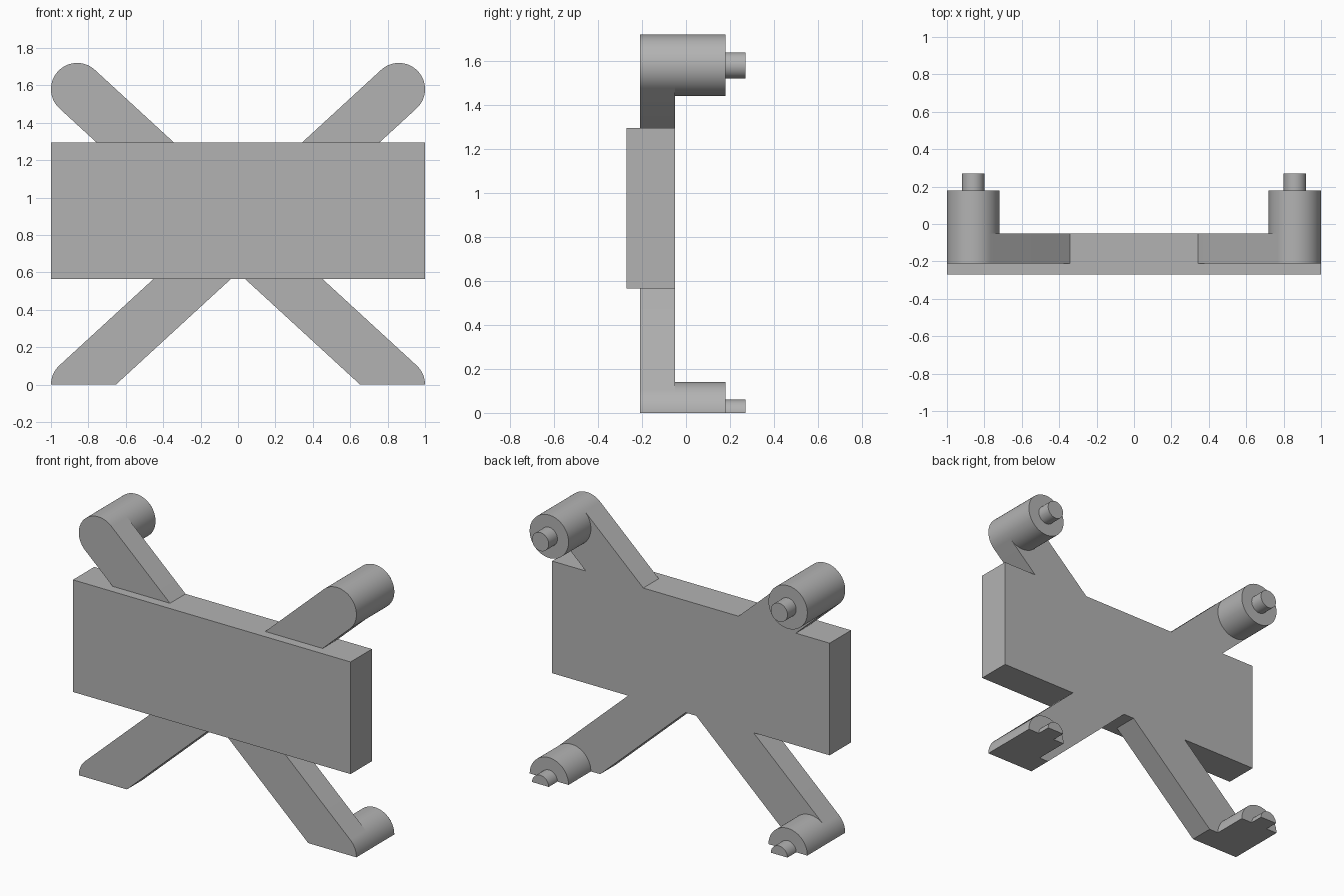
import bpy, bmesh
from math import atan2, cos, sin, pi
from mathutils import Vector

cube = bpy.data.objects.get("Cube")
if cube:
    bpy.data.objects.remove(cube, do_unlink=True)

# Single plain grey
grey = bpy.data.materials.new("plain grey")
grey.use_nodes = True
colour = (0.45, 0.45, 0.45, 1)
grey.diffuse_color = colour
grey.node_tree.nodes["Principled BSDF"].inputs["Base Color"].default_value = colour

# Main dimensions
REACH, TOP = 0.86, 1.58            # boss centres in x, height of the upper pair
ARM_R, PIN_R = 0.14, 0.06
PLATE_LOW, PLATE_HIGH = 0.565, 1.295
PLATE_FRONT, ARM_FRONT, BACK = -0.27, -0.21, -0.05
BOSS_END, PIN_END = 0.18, 0.27
SEGMENTS = 64


def arc(x, z, radius, start, sweep, steps):
    return [(x + radius * cos(start + sweep * i / steps),
             z + radius * sin(start + sweep * i / steps)) for i in range(steps + 1)]


def prism(name, outline, y0, y1, low, high, mirrored=True):
    """Extrude an x-z outline along y, trim it between two heights, mirror it."""
    bm = bmesh.new()
    face = bm.faces.new([bm.verts.new((x, y0, z)) for x, z in outline])
    solid = bmesh.ops.extrude_face_region(bm, geom=[face])["geom"]
    bmesh.ops.translate(bm, vec=(0, y1 - y0, 0),
                        verts=[v for v in solid if isinstance(v, bmesh.types.BMVert)])
    for height, normal in ((low, -1), (high, 1)):
        bmesh.ops.bisect_plane(bm, geom=bm.verts[:] + bm.edges[:] + bm.faces[:],
                               plane_co=(0, 0, height), plane_no=(0, 0, normal),
                               clear_outer=True)
        bmesh.ops.holes_fill(bm, edges=[e for e in bm.edges if e.is_boundary])
    bmesh.ops.recalc_face_normals(bm, faces=bm.faces[:])
    mesh = bpy.data.meshes.new(name)
    bm.to_mesh(mesh)
    bm.free()
    mesh.materials.append(grey)
    obj = bpy.data.objects.new(name, mesh)
    bpy.context.collection.objects.link(obj)
    if mirrored:
        obj.modifiers.new("Mirror", "MIRROR").use_mirror_merge = False
    bpy.ops.object.select_all(action="DESELECT")
    obj.select_set(True)
    bpy.context.view_layer.objects.active = obj
    bpy.ops.object.shade_smooth_by_angle(angle=pi / 6)
    return obj


# Broad front plate
prism("front_plate", [(-1, PLATE_LOW), (1, PLATE_LOW), (1, PLATE_HIGH), (-1, PLATE_HIGH)],
      PLATE_FRONT, BACK, PLATE_LOW, PLATE_HIGH, mirrored=False)

# Crossing arms with rounded ends, each with a boss and pin at the back
for level, z, low, high in (("upper", TOP, PLATE_HIGH, 2), ("lower", 0, 0, PLATE_LOW)):
    centre = Vector((0, TOP / 2))
    angle = atan2(z - centre.y, REACH)
    side = Vector((-sin(angle), cos(angle))) * ARM_R
    outline = arc(REACH, z, ARM_R, angle - pi / 2, pi, SEGMENTS // 2)
    outline += [tuple(centre + side), tuple(centre - side)]
    prism(level + "_arms", outline, ARM_FRONT, BACK, low, high)
    for part, radius, y0, y1 in (("bosses", ARM_R, BACK, BOSS_END),
                                 ("pins", PIN_R, BOSS_END, PIN_END)):
        circle = arc(REACH, z, radius, pi / SEGMENTS, 2 * pi, SEGMENTS)[:-1]
        prism(level + "_" + part, circle, y0, y1, 0, 2)
